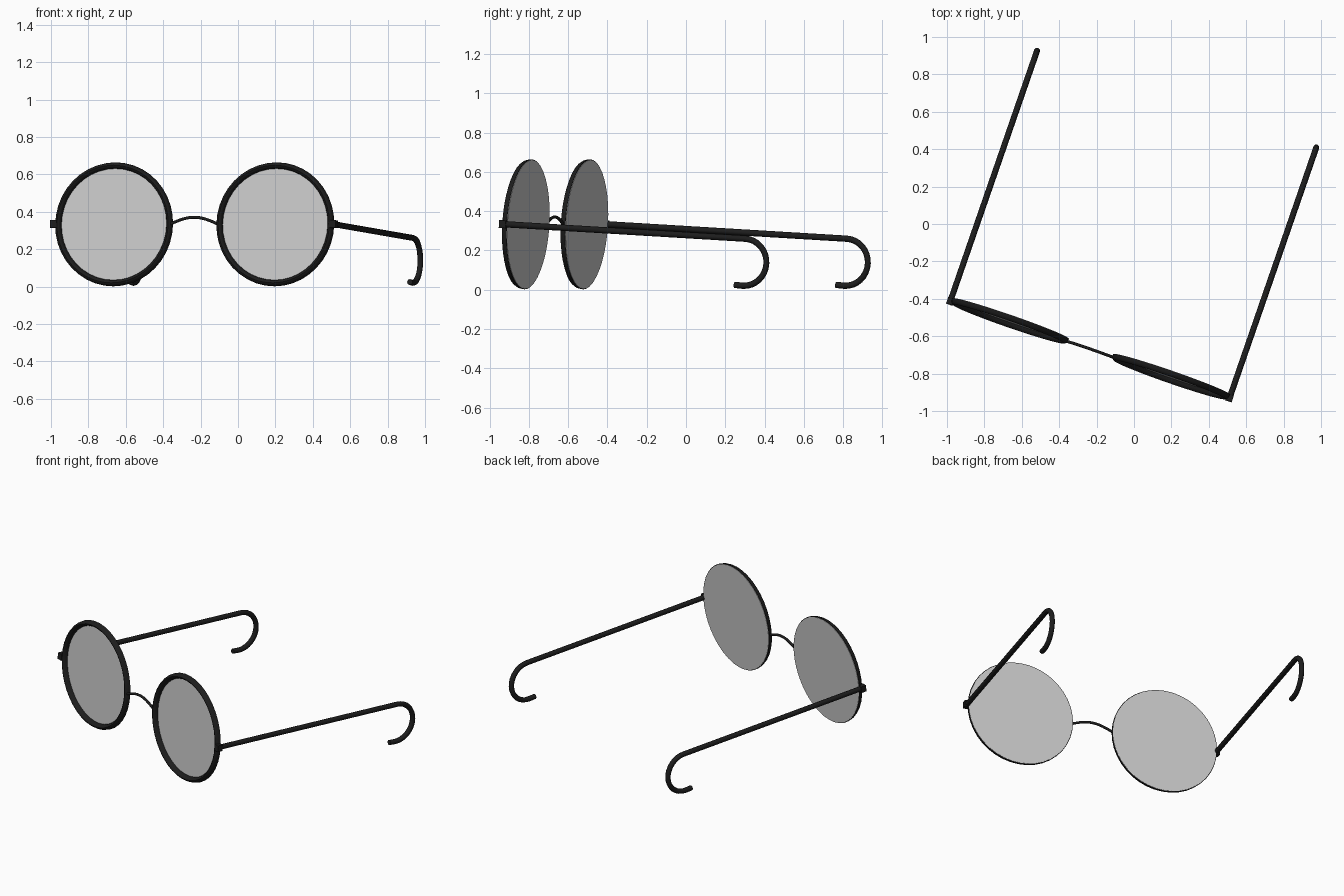
import bpy, bmesh
from math import pi, sin, cos, radians
from mathutils import Matrix, Vector

cube = bpy.data.objects.get("Cube")
if cube:
    bpy.data.objects.remove(cube, do_unlink=True)


def material(name, rgb, rough):
    m = bpy.data.materials.new(name)
    m.use_nodes = True
    m.diffuse_color = (*rgb, 1)
    bsdf = m.node_tree.nodes["Principled BSDF"]
    bsdf.inputs["Base Color"].default_value = (*rgb, 1)
    bsdf.inputs["Roughness"].default_value = rough
    return m


black = material("black_frame", (0.012, 0.012, 0.012), 0.5)
grey = material("grey_lens", (0.6, 0.6, 0.6), 0.5)

# Whole pair leans back onto its temple tips and is turned on the ground
PLACE = (Matrix.Translation((-0.235, -0.67, 0.334))
         @ Matrix.Rotation(radians(-19.1), 4, 'Z')
         @ Matrix.Rotation(radians(-3.25), 4, 'X'))

RIM_R, RIM_W, RIM_D = 0.332, 0.034, 0.03
LENS_X, TEMPLE_X, ROD = 0.456, 0.79, 0.016


def add_mesh(name, bm, mat):
    bmesh.ops.recalc_face_normals(bm, faces=bm.faces)
    me = bpy.data.meshes.new(name)
    bm.to_mesh(me)
    bm.free()
    me.materials.append(mat)
    ob = bpy.data.objects.new(name, me)
    bpy.context.collection.objects.link(ob)
    ob.matrix_world = PLACE
    return ob


def smooth(ob):
    bpy.ops.object.select_all(action='DESELECT')
    ob.select_set(True)
    bpy.context.view_layer.objects.active = ob
    bpy.ops.object.shade_smooth_by_angle(angle=radians(40))


def tube(name, points, radius):
    cu = bpy.data.curves.new(name, 'CURVE')
    cu.dimensions = '3D'
    cu.bevel_depth = radius
    cu.bevel_resolution = 2
    cu.use_fill_caps = True
    sp = cu.splines.new('POLY')
    sp.points.add(len(points) - 1)
    for p, co in zip(sp.points, points):
        p.co = (*co, 1)
    cu.materials.append(black)
    ob = bpy.data.objects.new(name, cu)
    bpy.context.collection.objects.link(ob)
    ob.matrix_world = PLACE


def rim(name, x):
    # Rounded front, flat back, spun around the lens axis
    bm = bmesh.new()
    mid = RIM_R - RIM_W / 2
    verts = [bm.verts.new((x + mid + RIM_W / 2 * cos(a), RIM_D / 2 - RIM_D * sin(a), 0))
             for a in (pi * i / 6 for i in range(7))]
    edges = [bm.edges.new((verts[i], verts[(i + 1) % 7])) for i in range(7)]
    bmesh.ops.spin(bm, geom=verts + edges, cent=(x, 0, 0), axis=(0, 1, 0),
                   angle=2 * pi, steps=40, use_duplicate=False)
    bmesh.ops.remove_doubles(bm, verts=bm.verts, dist=0.0005)
    smooth(add_mesh(name, bm, black))


def lens(name, x):
    # Thin disc covering the back of the rim
    bm = bmesh.new()
    r = RIM_R - 0.004
    m = Matrix.Translation((x, RIM_D / 2, 0)) @ Matrix.Rotation(pi / 2, 4, 'X')
    bmesh.ops.create_cone(bm, cap_ends=True, segments=40, radius1=r, radius2=r,
                          depth=0.004, matrix=m)
    add_mesh(name, bm, grey)


def hinge(name, x):
    bm = bmesh.new()
    m = Matrix.Translation((x, -0.002, 0)) @ Matrix.Diagonal((0.036, 0.036, 0.04, 1))
    bmesh.ops.create_cube(bm, size=1, matrix=m)
    add_mesh(name, bm, black)


def temple(name, x):
    # Straight arm ending in a half-round ear hook
    length, hook = 1.305, 0.12
    pts = [Vector((x, 0, 0))]
    for i in range(17):
        a = pi * i / 16
        pts.append(Vector((x, length + hook * sin(a), -hook + hook * cos(a))))
    pts.append(Vector((x, length - 0.045, -2 * hook + 0.002)))
    tube(name, pts, ROD)


for side, s in (("left", 1), ("right", -1)):
    rim(side + "_rim", s * LENS_X)
    lens(side + "_lens", s * LENS_X)
    hinge(side + "_hinge", s * TEMPLE_X)
    temple(side + "_temple", s * TEMPLE_X)

# Arched nose bridge
half = LENS_X - RIM_R + 0.012
tube("bridge", [(half * t, 0, 0.037 * cos(t * pi / 2))
                for t in (i / 8 - 1 for i in range(17))], 0.008)
